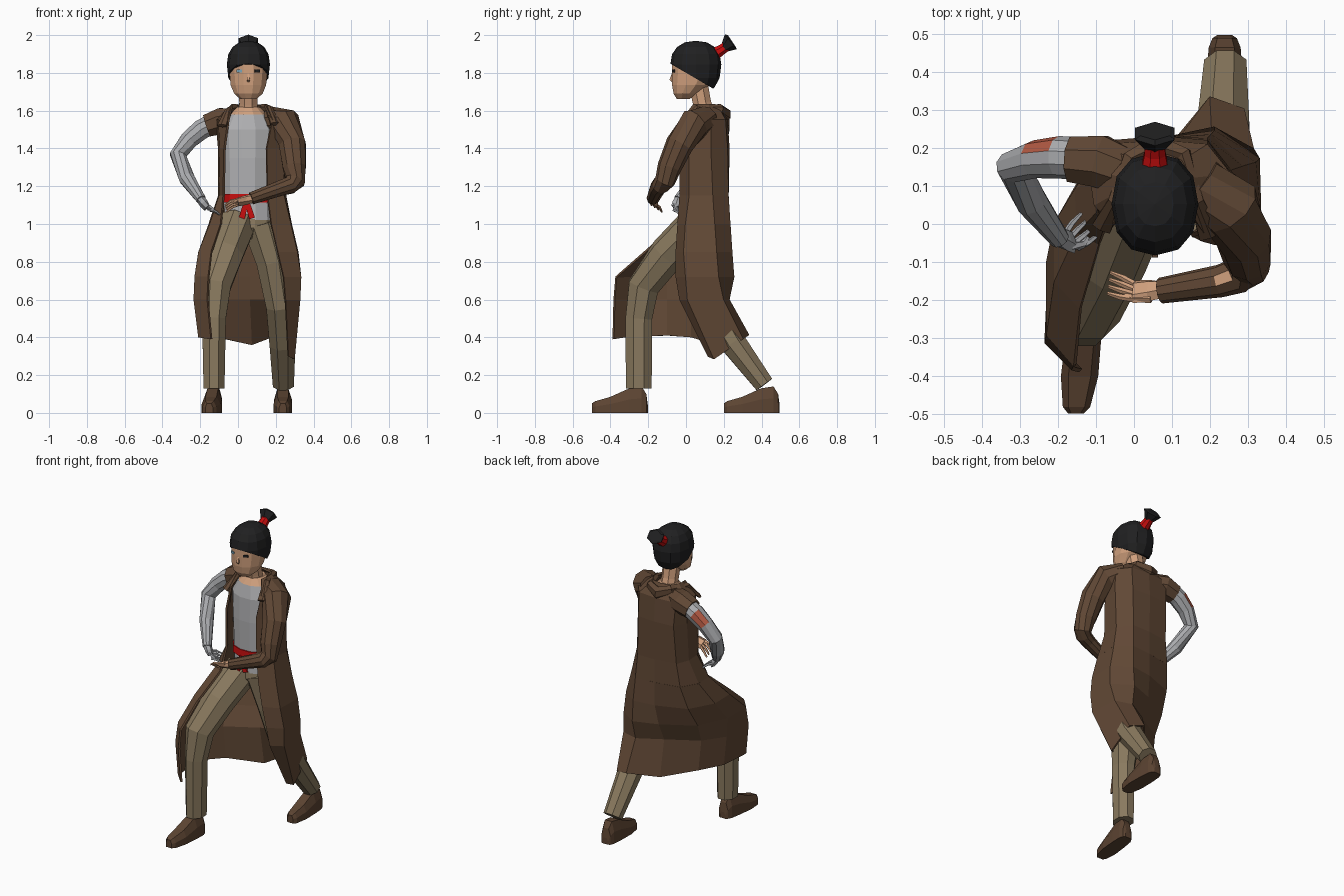
import bpy, bmesh, math
from mathutils import Vector as V


def mat(name, r, g, b):
    m = bpy.data.materials.new(name)
    lin = [((c / 255 + 0.055) / 1.055) ** 2.4 if c > 10 else c / 255 / 12.92 for c in (r, g, b)]
    m.diffuse_color = (*lin, 1)
    return m


COAT = mat("coat_brown", 97, 72, 53)
TROUSER = mat("trouser_tan", 138, 122, 95)
SHOE = mat("shoe_brown", 92, 68, 50)
SKIN = mat("skin", 208, 160, 125)
HAIR = mat("hair_black", 32, 32, 33)
RED = mat("red_cloth", 200, 14, 14)
METAL = mat("metal_grey", 170, 171, 174)
SHIRT = mat("shirt_grey", 178, 178, 180)
RUST = mat("rust_red", 176, 88, 66)
EYE = mat("eye_blue", 120, 165, 185)


def finish(name, bm, mats):
    bmesh.ops.recalc_face_normals(bm, faces=bm.faces)
    me = bpy.data.meshes.new(name)
    bm.to_mesh(me)
    bm.free()
    ob = bpy.data.objects.new(name, me)
    bpy.context.collection.objects.link(ob)
    for m in mats:
        me.materials.append(m)
    return ob


def loft(name, rings, mats, closed=True, rule=None):
    """Skin a list of equal-length point rings."""
    bm = bmesh.new()
    vs = [[bm.verts.new(p) for p in r] for r in rings]
    n = len(rings[0])
    for a, b in zip(vs, vs[1:]):
        for i in range(n if closed else n - 1):
            j = (i + 1) % n
            bm.faces.new((a[i], a[j], b[j], b[i]))
    if closed:
        bm.faces.new(vs[0])
        bm.faces.new(vs[-1])
    bmesh.ops.recalc_face_normals(bm, faces=bm.faces)
    bm.normal_update()
    if rule:
        for f in bm.faces:
            f.material_index = int(rule(f.calc_center_median(), f.normal))
    return finish(name, bm, mats)


def tube(name, pts, radii, mats, sides=8, ref=(0, 1, 0), rule=None):
    """Tapered tube along a path; a radius may be a (side, depth) pair."""
    pts = [V(p) for p in pts]
    rings = []
    for i, p in enumerate(pts):
        t = V((0, 0, 0))
        if i:
            t += (p - pts[i - 1]).normalized()
        if i < len(pts) - 1:
            t += (pts[i + 1] - p).normalized()
        t.normalize()
        s = t.cross(V(ref)).normalized()
        u = s.cross(t)
        r = radii[i]
        a, b = r if isinstance(r, tuple) else (r, r)
        ang = [2 * math.pi * (k + 0.5) / sides for k in range(sides)]
        rings.append([p + s * a * math.cos(q) + u * b * math.sin(q) for q in ang])
    return loft(name, rings, mats, rule=rule)


def stack(name, rows, mats, sides=12, rule=None):
    """Horizontal ellipses: (x, y, z, rx, ry)."""
    rings = [[(x + a * math.cos(2 * math.pi * (k + .5) / sides),
               y + b * math.sin(2 * math.pi * (k + .5) / sides), z) for k in range(sides)]
             for x, y, z, a, b in rows]
    return loft(name, rings, mats, rule=rule)


def sheet(name, rows):
    """Open coat panel, thickened."""
    ob = loft(name, rows, [COAT], closed=False)
    so = ob.modifiers.new("thickness", "SOLIDIFY")
    so.thickness = 0.012
    so.offset = 0


def level(z, pts):
    return [(x, y, z) for x, y in pts]


# Coat: upper part, from front left edge round the back to front right edge
waist = level(1.0, [(-.09, -.05), (-.145, -.02), (-.15, .09), (-.09, .19), (.07, .22),
                    (.20, .23), (.28, .15), (.275, .0), (.175, -.04)])
sheet("coat_upper", [
    level(1.63, [(-.03, .06), (-.03, .09), (-.03, .12), (.0, .16), (.06, .17),
                 (.12, .16), (.15, .12), (.15, .08), (.14, .04)]),
    level(1.55, [(-.05, .0), (-.10, .05), (-.115, .15), (-.07, .205), (.07, .215),
                 (.19, .205), (.25, .13), (.24, .03), (.18, -.02)]),
    level(1.4, [(-.07, -.02), (-.09, .04), (-.10, .14), (-.06, .215), (.07, .225),
                (.19, .215), (.25, .13), (.235, .02), (.15, -.03)]),
    level(1.15, [(-.075, -.01), (-.095, .03), (-.10, .12), (-.07, .20), (.07, .22),
                 (.19, .22), (.25, .14), (.24, .02), (.155, -.03)]),
    waist])

# Coat: skirt spread by the stride, tucked in under the seat
sheet("coat_skirt", [
    waist,
    level(.85, [(-.14, -.22), (-.205, -.15), (-.205, .0), (-.12, .15), (.07, .22),
                (.21, .24), (.315, .16), (.31, -.01), (.21, -.05)]),
    level(.72, [(-.155, -.37), (-.225, -.29), (-.225, -.10), (-.14, .08), (.06, .195),
                (.21, .25), (.325, .17), (.33, .0), (.24, -.05)]),
    level(.6, [(-.16, -.38), (-.23, -.31), (-.22, -.10), (-.13, .03), (.06, .14),
               (.205, .225), (.31, .195), (.325, .01), (.25, -.03)]),
    [(-.14, -.385, .39), (-.205, -.32, .40), (-.2, -.10, .41), (-.11, .03, .40),
     (.07, .17, .36), (.2, .33, .41), (.285, .30, .39), (.295, .15, .285), (.265, .12, .30)]])

# Collar and lapels
tube("collar", [(-.085, -.01, 1.52), (-.05, .06, 1.60), (-.01, .17, 1.605), (.06, .205, 1.58),
                (.13, .18, 1.605), (.165, .06, 1.61), (.20, -.03, 1.53)],
     [(.03, .012), (.02, .02), (.025, .03), (.035, .04), (.025, .03), (.02, .02), (.035, .012)],
     [COAT], 6, (0, 0, 1))

# Shirt with bare neckline, neck, belt
stack("shirt", [(.06, .09, 1.02, .135, .105), (.055, .09, 1.15, .135, .1), (.055, .09, 1.35, .14, .105),
                (.055, .1, 1.5, .15, .11), (.055, .1, 1.58, .105, .09), (.055, .1, 1.62, .06, .06)],
      [SHIRT, SKIN], rule=lambda c, n: c.z > 1.585)
tube("neck", [(.055, .105, 1.56), (.055, .085, 1.64), (.055, .065, 1.74)], [.058, .052, .055], [SKIN])
stack("belt", [(.056, .09, 1.115, .142, .109), (.056, .09, 1.16, .142, .107)], [RED])
for name, x in (("belt_tail_left", .02), ("belt_tail_right", .075)):
    tube(name, [(.045, -.03, 1.125), (x, -.03, 1.03)], [(.018, .008), (.022, .008)], [RED], 4)

# Trousers
stack("trouser_seat", [(.055, .085, .92, .06, .07), (.055, .085, .98, .135, .105),
                       (.057, .09, 1.05, .13, .102)], [TROUSER])
tube("front_trouser_leg", [(-.005, .06, 1.0), (-.065, -.1, .84), (-.12, -.225, .67),
                           (-.127, -.25, .5), (-.127, -.25, .13)],
     [.105, .098, .088, (.068, .076), (.06, .074)], [TROUSER])
tube("back_trouser_leg", [(.12, .08, 1.0), (.18, .09, .8), (.22, .13, .57),
                          (.235, .25, .37), (.24, .415, .15)],
     [.105, .09, .078, .074, (.06, .055)], [TROUSER])


# Shoes: toe to heel sections (y offset, half width, height)
def shoe(name, x, y, turn):
    rings = []
    for dy, w, h in ((.002, .02, .05), (.02, .036, .062), (.1, .049, .085), (.2, .047, .13),
                     (.265, .042, .14), (.29, .032, .10), (.298, .02, .04)):
        cx = x + turn * (dy - .25)
        rings.append([(cx + a * w, y + dy, b * h) for a, b in
                      ((-1, 0), (-1, .55), (-.6, 1), (.6, 1), (1, .55), (1, 0))])
    loft(name, rings, [SHOE])


shoe("front_shoe", -.128, -.5, .1)
shoe("back_shoe", .238, .198, .0)

# Metal arm with painted patch, under a short torn sleeve
tube("short_sleeve", [(-.03, .14, 1.55), (-.09, .165, 1.545), (-.165, .17, 1.52)],
     [.066, .074, .064], [COAT])
tube("metal_arm", [(-.10, .17, 1.55), (-.195, .175, 1.5), (-.26, .17, 1.445), (-.318, .15, 1.365),
                   (-.27, .06, 1.24), (-.195, -.04, 1.13)], [.055, .056, .05, .045, .043, .027],
     [METAL, RUST], 10, rule=lambda c, n: -.28 < c.x < -.2 and n.y > .1 and n.z > .15)

# Cloth sleeve with a worn patch near the elbow
tube("long_sleeve", [(.17, .11, 1.55), (.25, .045, 1.53), (.288, -.035, 1.42), (.298, -.088, 1.3),
                     (.302, -.112, 1.228), (.275, -.135, 1.205), (.225, -.15, 1.19), (.07, -.175, 1.135)],
     [.075, .086, .074, .064, .055, .048, .043, .034],
     [COAT, SKIN], 10, rule=lambda c, n: .23 < c.x < .27 and c.z < 1.3 and n.z > .85)


# Hands: palm, four fingers and a thumb
def hand(side, wrist, knuckle, tip, spread, m):
    w, k, t, s = V(wrist), V(knuckle), V(tip), V(spread)
    tube(side + "_palm", [w, w.lerp(k, .5), k], [.024, (.022, .034), (.016, .036)], [m], 6,
         (k - w).cross(s).cross(k - w))
    for i in range(4):
        o = s * (i - 1.5)
        bend = k.lerp(t, .5) + o * 1.2 + V((0, 0, .008))
        tube(f"{side}_finger_{i + 1}", [k + o * .9, bend, t + o * 1.3], [.009, .008, .005], [m], 5, (.1, .3, 1))
    th = w.lerp(k, .4) - s * 1.5
    tube(side + "_thumb", [th, th.lerp(t, .4) - s * 1.2, th.lerp(t, .65) - s],
         [.012, .01, .006], [m], 5, (.1, .3, 1))


hand("metal_hand", (-.2, -.035, 1.135), (-.165, -.045, 1.085), (-.115, -.0, 1.06), (-.012, .014, .008), METAL)
hand("bare_hand", (.08, -.173, 1.137), (.0, -.178, 1.115), (-.065, -.155, 1.082), (.002, .014, -.009), SKIN)

# Head
stack("head", [(.055, -.015, 1.662, .045, .035), (.055, .0, 1.69, .078, .068), (.055, .025, 1.735, .097, .102),
               (.055, .045, 1.80, .104, .124), (.055, .045, 1.86, .104, .122), (.055, .05, 1.93, .07, .09)],
      [SKIN])
tube("nose", [(.055, -.07, 1.80), (.055, -.08, 1.765), (.055, -.066, 1.75)], [.005, .011, .006], [SKIN], 4)
for side, x, turn, m in (("left", .008, -.35, EYE), ("right", .102, .35, HAIR)):
    bm = bmesh.new()
    bmesh.ops.create_cube(bm, size=1)
    bmesh.ops.scale(bm, vec=(.03, .006, .014), verts=bm.verts)
    ob = finish(side + "_eye", bm, [m])
    ob.location = (x, -.0655, 1.81)
    ob.rotation_euler.z = turn

# Hair cap: boxy ball, longer at the nape, cut along a slanting hairline
bm = bmesh.new()
bmesh.ops.create_uvsphere(bm, u_segments=12, v_segments=8, radius=1)
for v in bm.verts:
    x, y, z = (math.copysign(abs(c) ** .88, c) for c in v.co)
    v.co = (.055 + .114 * x, .052 + .135 * y, 1.845 + (.125 if z > 0 else .165) * z)
cut = bmesh.ops.bisect_plane(bm, geom=bm.verts[:] + bm.edges[:] + bm.faces[:], clear_inner=True,
                             plane_co=(.055, -.085, 1.85), plane_no=(0, .14, .24))
bmesh.ops.contextual_create(bm, geom=[e for e in cut["geom_cut"] if isinstance(e, bmesh.types.BMEdge)])
finish("hair_cap", bm, [HAIR])

# Topknot
tube("hair_band", [(.055, .14, 1.895), (.055, .185, 1.92), (.055, .213, 1.94)], [.04, .03, .028],
     [RED], 8, (0, 0, 1))
tube("hair_tuft", [(.055, .2, 1.928), (.055, .237, 1.964), (.055, .243, 1.968)],
     [(.028, .022), (.06, .05), (.045, .04)], [HAIR], 6, (0, 0, 1))
